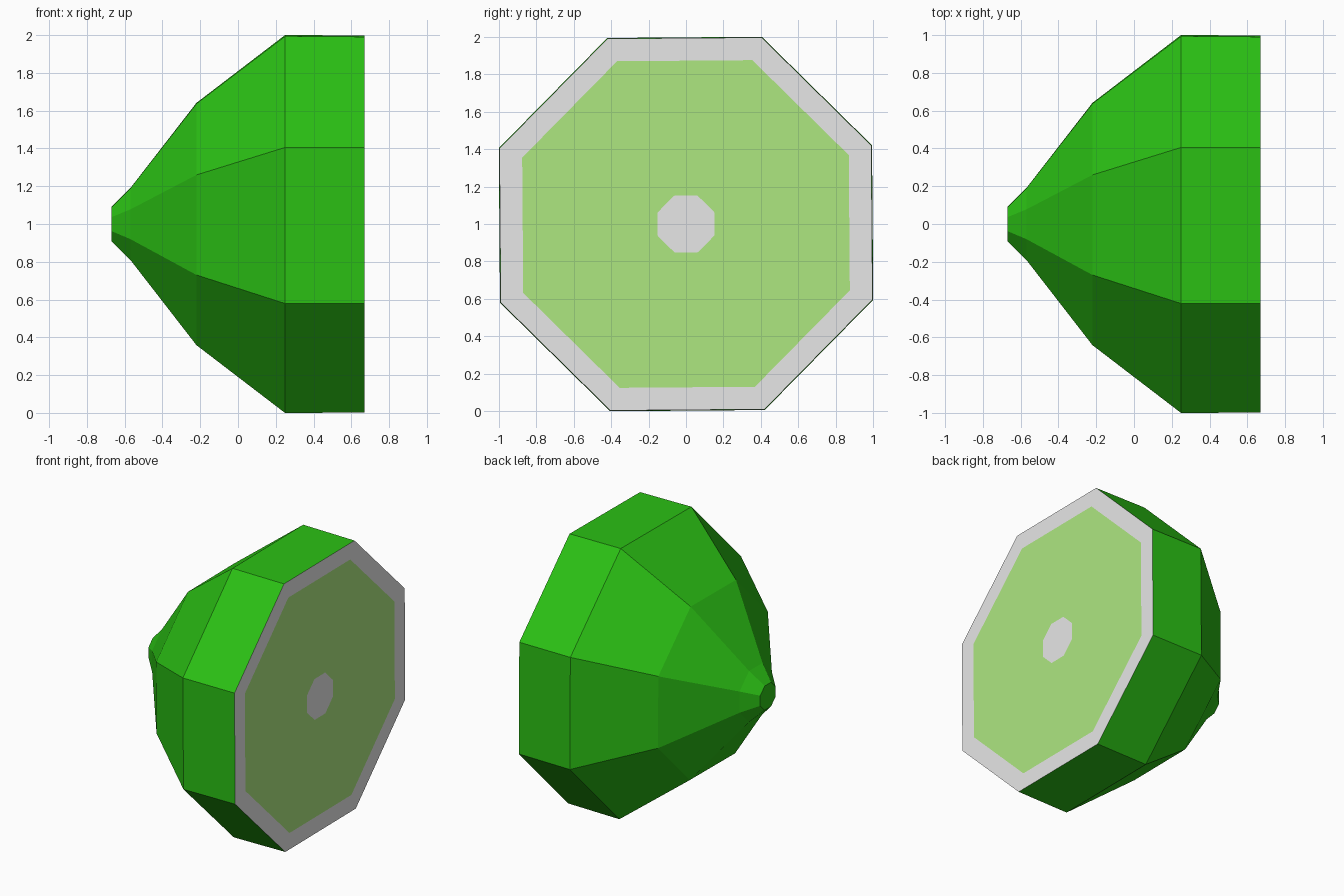
import bpy, bmesh, math

if "Cube" in bpy.data.objects:
    bpy.data.objects.remove(bpy.data.objects["Cube"])

SIDES = 8
TURN = math.radians(22.5 + 0.45)   # slight twist of the octagon


def material(name, rgb):
    m = bpy.data.materials.new(name)
    m.diffuse_color = (*rgb, 1.0)
    m.use_nodes = True
    m.node_tree.nodes["Principled BSDF"].inputs["Base Color"].default_value = m.diffuse_color
    return m


peel = material("green peel", (0.024, 0.53, 0.007))
pith = material("white pith", (0.84, 0.84, 0.84))
flesh = material("lime flesh", (0.455, 0.865, 0.235))

# Profile from the tip to the centre of the cut: x, radius, colour of the band that follows
PROFILE = [
    (-0.67, 0.097, 0),
    (-0.57, 0.205, 0),
    (-0.22, 0.692, 0),
    (0.25, 1.080, 0),
    (0.67, 1.076, 1),   # pith rim
    (0.67, 0.945, 2),   # flesh
    (0.67, 0.164, 1),   # pith core
]

bm = bmesh.new()
rings = []
for x, r, _ in PROFILE:
    angles = [TURN + 2 * math.pi * i / SIDES for i in range(SIDES)]
    rings.append([bm.verts.new((x, r * math.cos(a), 1.0 + r * math.sin(a))) for a in angles])

# Bands between neighbouring rings
for k in range(len(rings) - 1):
    a, b = rings[k], rings[k + 1]
    for i in range(SIDES):
        j = (i + 1) % SIDES
        f = bm.faces.new((a[i], a[j], b[j], b[i]))
        f.material_index = PROFILE[k][2]

# Tip end and core of the cut
bm.faces.new(rings[0][::-1]).material_index = 0
bm.faces.new(rings[-1]).material_index = 1
bmesh.ops.recalc_face_normals(bm, faces=bm.faces)

mesh = bpy.data.meshes.new("half_lime")
bm.to_mesh(mesh)
bm.free()
for m in (peel, pith, flesh):
    mesh.materials.append(m)
bpy.context.collection.objects.link(bpy.data.objects.new("half_lime", mesh))
